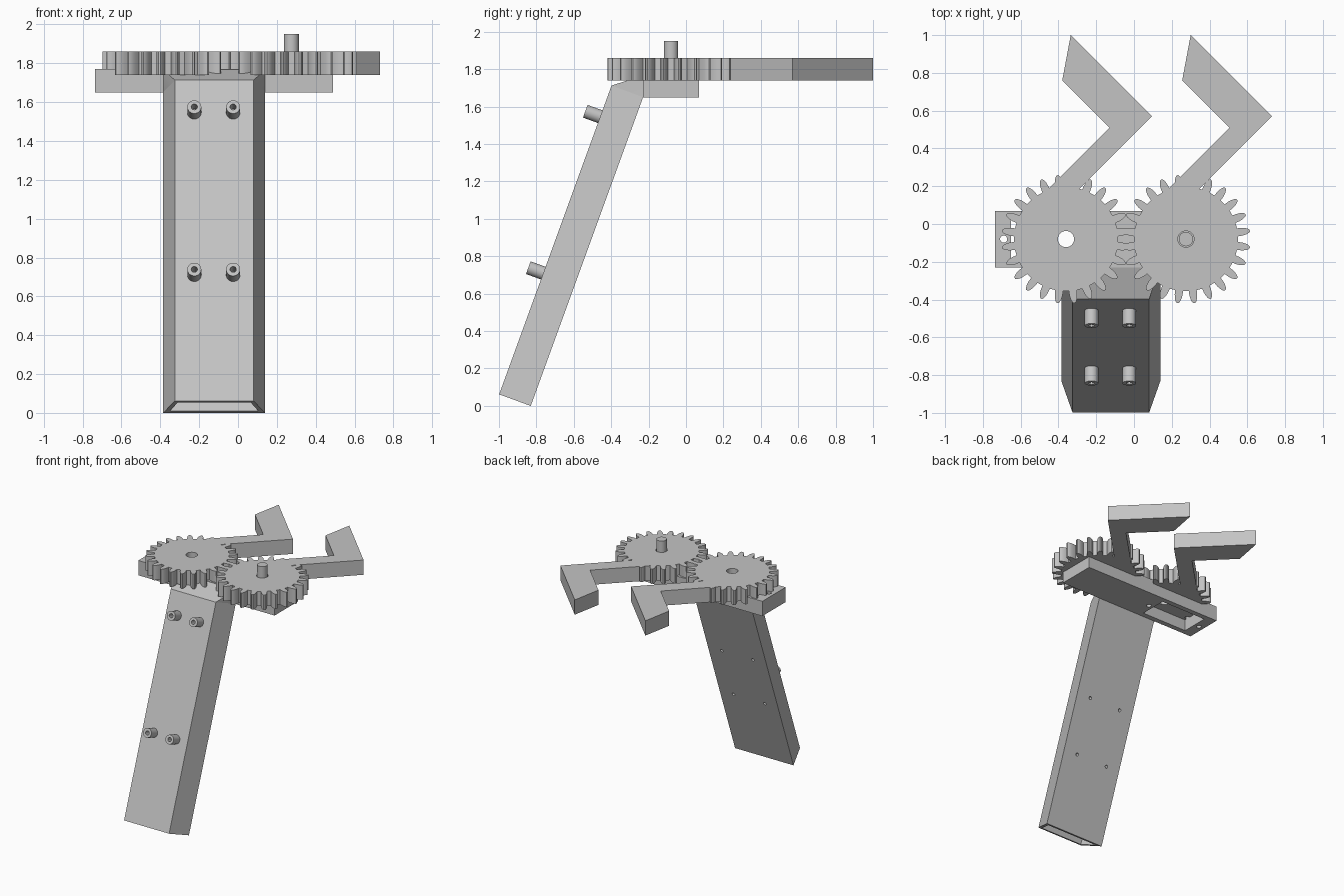
import bpy, bmesh
from math import radians, sin, cos, pi
from mathutils import Matrix, Vector

if "Cube" in bpy.data.objects:
    bpy.data.objects.remove(bpy.data.objects["Cube"], do_unlink=True)

grey = bpy.data.materials.new("plain grey")
grey.use_nodes = True
grey.diffuse_color = (0.55, 0.55, 0.55, 1)
grey.node_tree.nodes["Principled BSDF"].inputs["Base Color"].default_value = grey.diffuse_color


def finish(name, bm):
    """Turn a bmesh into a named object with the shared material."""
    bmesh.ops.recalc_face_normals(bm, faces=bm.faces)
    mesh = bpy.data.meshes.new(name)
    bm.to_mesh(mesh)
    bm.free()
    mesh.materials.append(grey)
    obj = bpy.data.objects.new(name, mesh)
    bpy.context.collection.objects.link(obj)
    return obj


def prism(name, outline, low, high, frame=Matrix()):
    """Extrude a flat outline between two heights of a frame."""
    bm = bmesh.new()
    face = bm.faces.new([bm.verts.new((x, y, low)) for x, y in outline])
    top = bmesh.ops.extrude_face_region(bm, geom=[face])["geom"]
    moved = [v for v in top if isinstance(v, bmesh.types.BMVert)]
    bmesh.ops.translate(bm, verts=moved, vec=(0, 0, high - low))
    bm.transform(frame)
    return finish(name, bm)


def rod(name, radius, start, end, frame=Matrix(), sides=32):
    """Cylinder between two points of a frame."""
    a, b = frame @ Vector(start), frame @ Vector(end)
    turn = (b - a).to_track_quat("Z", "Y").to_matrix().to_4x4()
    bm = bmesh.new()
    bmesh.ops.create_cone(bm, cap_ends=True, segments=sides, radius1=radius, radius2=radius,
                          depth=(b - a).length, matrix=Matrix.Translation((a + b) / 2) @ turn)
    return finish(name, bm)


def activate(obj):
    bpy.ops.object.select_all(action="DESELECT")
    obj.select_set(True)
    bpy.context.view_layer.objects.active = obj


def cut(obj, cutter):
    """Subtract the cutter and discard it."""
    mod = obj.modifiers.new("cut", "BOOLEAN")
    mod.operation, mod.solver, mod.object = "DIFFERENCE", "EXACT", cutter
    activate(obj)
    bpy.ops.object.modifier_apply(modifier=mod.name)
    bpy.data.objects.remove(cutter, do_unlink=True)


def box_outline(x0, x1, y0, y1):
    return [(x0, y0), (x1, y0), (x1, y1), (x0, y1)]


parts = []
AXLE_Y = -0.08
GEAR_X = {"right": -0.36, "left": 0.275}
GEAR_LOW, GEAR_HIGH = 1.74, 1.86

# Handle: leaning hollow bar, its frame has z along the bar and -y out of the front
lean = Matrix.Translation((0, -0.83, 0)) @ Matrix.Rotation(radians(-20), 4, "X")
LENGTH, DEPTH = 1.757, 0.18
section = [(-0.385, 0), (0.14, 0), (0.08, -DEPTH), (-0.325, -DEPTH)]
hollow = [(-0.35, -0.028), (0.105, -0.028), (0.065, -0.158), (-0.31, -0.158)]
handle = prism("handle", section, 0, LENGTH, lean)
cut(handle, prism("cavity", hollow, -0.1, LENGTH - 0.04, lean))
for x in (-0.265, 0.015):
    for s in (0.58, 1.02):
        cut(handle, rod("screw_hole", 0.012, (x, 0.03, s), (x, -0.06, s), lean, 16))
parts.append(handle)

# Bored pegs on the handle front
for x in (-0.225, -0.025):
    for s in (0.69, 1.58):
        peg = rod("front_peg", 0.036, (x, -DEPTH + 0.01, s), (x, -DEPTH - 0.085, s), lean)
        cut(peg, rod("bore", 0.016, (x, -DEPTH - 0.01, s), (x, -DEPTH - 0.2, s), lean, 16))
        parts.append(peg)

# Wedge joining the handle to the mounting plate
bm = bmesh.new()
for x, y in section:
    bm.verts.new(lean @ Vector((x, y, LENGTH)))
for x in (-0.385, 0.14):
    for z in (1.652, 1.768):
        bm.verts.new((x, -0.226, z))
bmesh.ops.convex_hull(bm, input=bm.verts)
parts.append(finish("neck_wedge", bm))

# Mounting plate with motor window and two screw holes
plate = prism("mounting_plate", box_outline(-0.735, 0.49, -0.23, 0.07), 1.65, 1.77)
cut(plate, prism("window", box_outline(-0.65, -0.25, -0.19, 0.03), 1.5, 1.9))
for x in (-0.69, -0.21):
    cut(plate, rod("plate_hole", 0.019, (x, AXLE_Y, 1.5), (x, AXLE_Y, 1.9), sides=20))
parts.append(plate)

# Gears with their bent claw arms
TEETH = 24
half_tooth = [(0.276, 4.4), (0.298, 4.0), (0.317, 3.2), (0.333, 2.0), (0.341, 0.8)]
tooth = [(r, -a) for r, a in half_tooth] + [(r, a) for r, a in reversed(half_tooth)]
arm = [(-0.13, 0.23), (0.23, 0.59), (-0.02, 0.84), (0.025, 1.08),
       (0.455, 0.65), (0.05, 0.245)]
for side, gx in GEAR_X.items():
    outline = []
    for i in range(TEETH):
        for r, a in tooth:
            t = 2 * pi * (i + 0.5) / TEETH + radians(a)
            outline.append((gx + r * cos(t), AXLE_Y + r * sin(t)))
    gear = prism(side + "_gear", outline, GEAR_LOW, GEAR_HIGH)
    cut(gear, rod("axle_hole", 0.043, (gx, AXLE_Y, 1.5), (gx, AXLE_Y, 2)))
    claw = prism(side + "_claw_arm", [(gx + x, AXLE_Y + y) for x, y in arm], GEAR_LOW, GEAR_HIGH)
    parts += [gear, claw]

# Axle pin through the left gear
gx = GEAR_X["left"]
parts.append(rod("axle_pin", 0.038, (gx, AXLE_Y, 1.7), (gx, AXLE_Y, 1.95)))

for obj in parts:
    activate(obj)
    bpy.ops.object.shade_smooth_by_angle(angle=radians(20))
